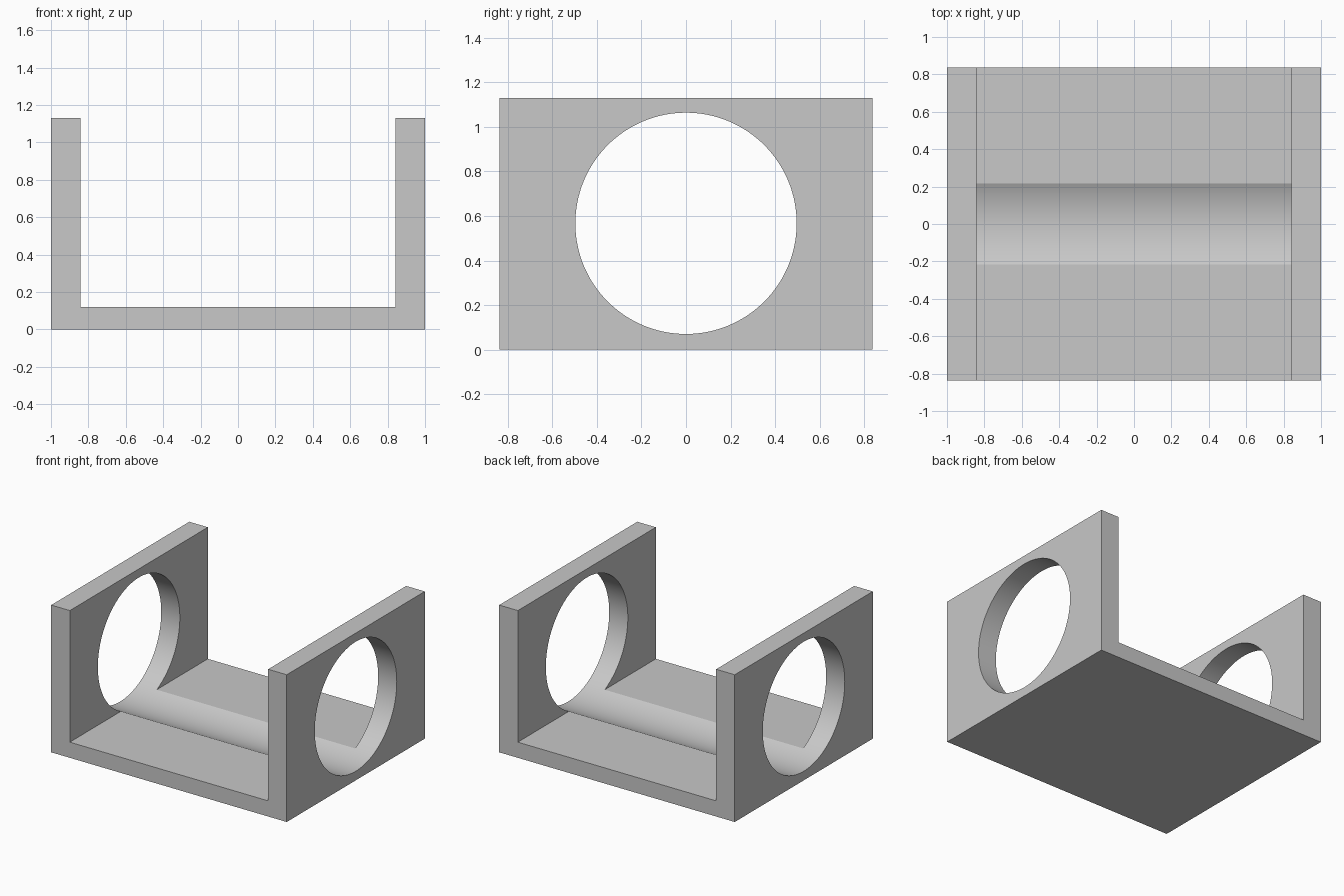
import bpy
import bmesh
import math

cube = bpy.data.objects.get("Cube")
if cube:
    bpy.data.objects.remove(cube, do_unlink=True)

HALF_X, HALF_Y, HEIGHT = 1.0, 0.837, 1.13
INNER_X, FLOOR = 0.842, 0.12
HOLE_RADIUS, HOLE_Z = 0.497, 0.567

grey = bpy.data.materials.new("light grey")
grey.use_nodes = True
colour = (0.58, 0.58, 0.58, 1)
grey.diffuse_color = colour
grey.node_tree.nodes["Principled BSDF"].inputs["Base Color"].default_value = colour

# U-shaped bracket: right half of the profile, mirrored and extruded along y
half = [(HALF_X, 0), (HALF_X, HEIGHT), (INNER_X, HEIGHT), (INNER_X, FLOOR)]
profile = half + [(-x, z) for x, z in reversed(half)]
bm = bmesh.new()
face = bm.faces.new([bm.verts.new((x, -HALF_Y, z)) for x, z in profile])
extruded = bmesh.ops.extrude_face_region(bm, geom=[face])["geom"]
moved = [v for v in extruded if isinstance(v, bmesh.types.BMVert)]
bmesh.ops.translate(bm, verts=moved, vec=(0, 2 * HALF_Y, 0))
bmesh.ops.recalc_face_normals(bm, faces=bm.faces)
mesh = bpy.data.meshes.new("bracket")
bm.to_mesh(mesh)
bm.free()
bracket = bpy.data.objects.new("bracket", mesh)
bpy.context.collection.objects.link(bracket)
mesh.materials.append(grey)

# Round bore through both walls, which also scoops the floor
bpy.ops.mesh.primitive_cylinder_add(
    vertices=128, radius=HOLE_RADIUS, depth=3,
    location=(0, 0, HOLE_Z), rotation=(0, math.pi / 2, 0))
cutter = bpy.context.object
cutter.name = "bore_cutter"
cutter.data.materials.append(grey)
cutter.hide_render = True

bpy.ops.object.select_all(action="DESELECT")
bracket.select_set(True)
bpy.context.view_layer.objects.active = bracket
bore = bracket.modifiers.new("bore", "BOOLEAN")
bore.operation = "DIFFERENCE"
bore.solver = "EXACT"
bore.object = cutter
bpy.ops.object.modifier_apply(modifier=bore.name)
bpy.data.objects.remove(cutter, do_unlink=True)

# Smooth bore with crisp edges
bpy.ops.object.shade_smooth_by_angle(angle=math.radians(20))
